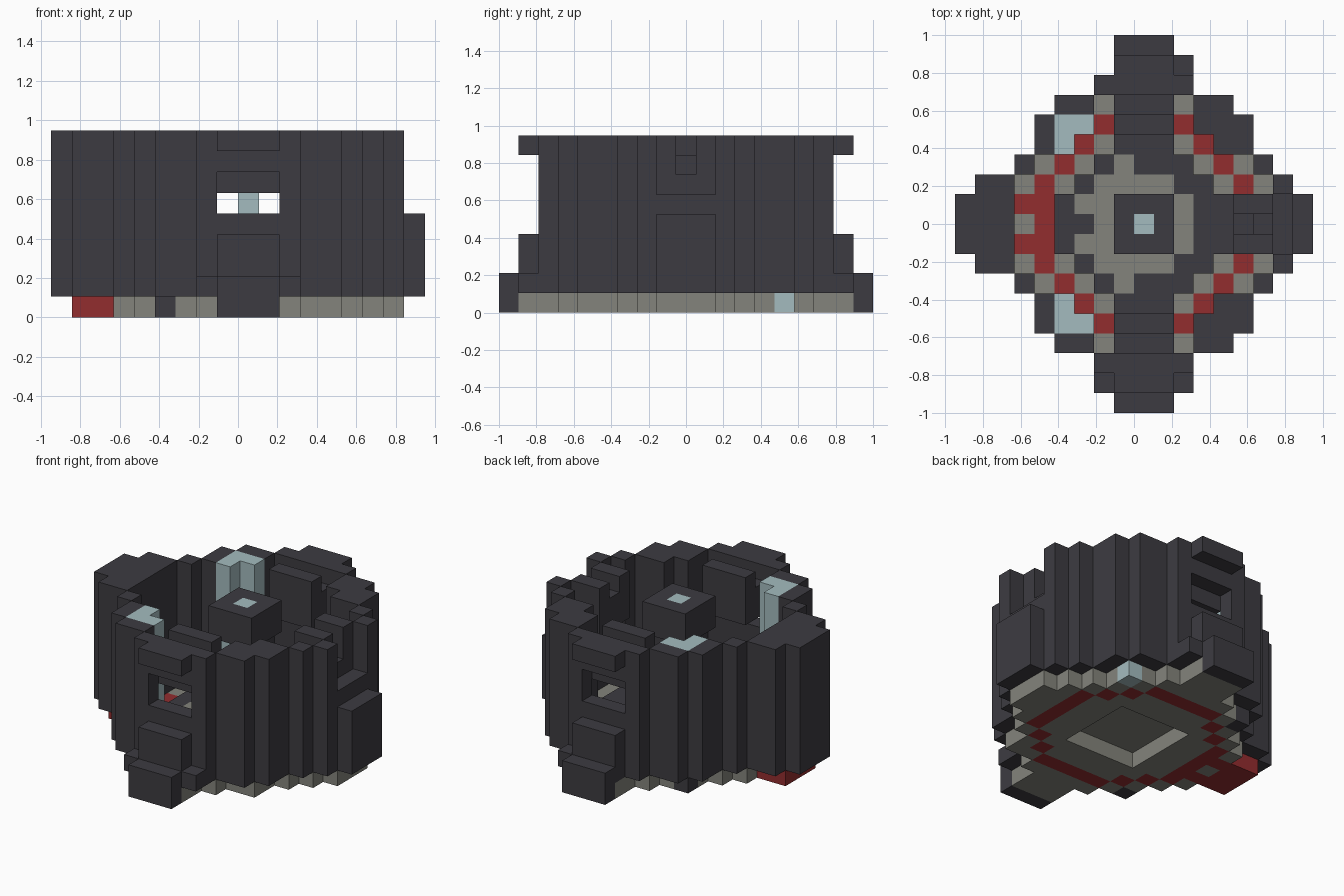
import bpy
import bmesh
from mathutils import Vector

if "Cube" in bpy.data.objects:
    bpy.data.objects.remove(bpy.data.objects["Cube"], do_unlink=True)

U = 2 / 19  # block size
COLOURS = {
    "charcoal": (0.046, 0.044, 0.053, 1),
    "stone_grey": (0.23, 0.23, 0.2, 1),
    "brick_red": (0.29, 0.026, 0.028, 1),
    "pale_blue": (0.37, 0.5, 0.52, 1),
}
MATS = {}
for label, colour in COLOURS.items():
    mat = bpy.data.materials.new(label)
    mat.use_nodes = True
    mat.diffuse_color = colour
    mat.node_tree.nodes["Principled BSDF"].inputs["Base Color"].default_value = colour
    MATS[label] = mat
NAMES = list(COLOURS)


def box(cells, xs, ds, zs, colour="charcoal", sides=(-1, 1)):
    """Fill blocks; ds is the distance from the middle row, mirrored to both sides."""
    for i in range(xs[0], xs[1] + 1):
        for d in range(ds[0], ds[1] + 1):
            for k in range(zs[0], zs[1] + 1):
                for s in sides:
                    cells[i, d * s, k] = colour


def carve(cells, xs, ds, zs):
    for key in list(cells):
        i, j, k = key
        if xs[0] <= i <= xs[1] and ds[0] <= abs(j) <= ds[1] and zs[0] <= k <= zs[1]:
            del cells[key]


def build(name, cells):
    """Make one mesh from the outer faces of the blocks."""
    bm = bmesh.new()
    for (i, j, k), colour in cells.items():
        centre = Vector((i - 8.5, j, k + 0.5))
        for axis in range(3):
            for sign in (-1, 1):
                n = Vector((0, 0, 0))
                n[axis] = sign
                if (i + int(n.x), j + int(n.y), k + int(n.z)) in cells:
                    continue
                a = Vector((0, 0, 0))
                a[(axis + 1) % 3] = 0.5
                b = n.cross(a)
                mid = centre + n / 2
                corners = [mid - a - b, mid + a - b, mid + a + b, mid - a + b]
                face = bm.faces.new([bm.verts.new(c * U) for c in corners])
                face.material_index = NAMES.index(colour)
    bmesh.ops.remove_doubles(bm, verts=bm.verts, dist=0.001)
    bmesh.ops.dissolve_limit(bm, angle_limit=0.01, verts=bm.verts, edges=bm.edges,
                             delimit={"MATERIAL"})
    mesh = bpy.data.meshes.new(name)
    bm.to_mesh(mesh)
    bm.free()
    for label in NAMES:
        mesh.materials.append(MATS[label])
    obj = bpy.data.objects.new(name, mesh)
    bpy.context.collection.objects.link(obj)


# Base floor: stepped disc with a red ring and an open middle
floor = {}
for xs, ds in [((8, 10), (7, 8)), ((7, 11), (6, 6)), ((5, 13), (4, 5)),
               ((4, 14), (3, 3)), ((3, 15), (2, 2)), ((3, 16), (0, 1))]:
    box(floor, xs, ds, (0, 0), "stone_grey")
for step in range(4):
    for i in (4 + step, 14 - step):
        box(floor, (i, i), (2 + step, 2 + step), (0, 0), "brick_red")
box(floor, (7, 11), (5, 5), (0, 0), "brick_red")
for i in (4, 14):
    box(floor, (i, i), (0, 2), (0, 0), "brick_red")
box(floor, (1, 2), (0, 1), (0, 0), "brick_red")
box(floor, (3, 3), (1, 1), (0, 0), "brick_red")
box(floor, (5, 5), (5, 5), (0, 0))
box(floor, (13, 13), (5, 5), (0, 0), "pale_blue", (1,))
carve(floor, (7, 11), (0, 2), (0, 0))
build("base_floor", floor)

# Raised centre plate
plate = {}
for xs, ds in [((8, 10), (4, 4)), ((7, 11), (3, 3)), ((6, 12), (0, 2)),
               ((5, 5), (0, 1)), ((13, 13), (0, 1))]:
    box(plate, xs, ds, (1, 1))
box(plate, (7, 10), (0, 2), (1, 1), "stone_grey")
box(plate, (11, 11), (0, 1), (1, 1), "stone_grey")
box(plate, (8, 8), (3, 3), (1, 1), "stone_grey")
box(plate, (6, 6), (1, 1), (1, 1), "stone_grey")
build("centre_plate", plate)

# Outer wall
wall = {}
TALL = (1, 8)
box(wall, (7, 11), (7, 7), TALL)
for xs, ds in [((12, 13), (6, 6)), ((12, 14), (5, 5)), ((13, 14), (4, 4)), ((15, 15), (3, 3))]:
    box(wall, xs, ds, TALL)
    box(wall, (18 - xs[1], 18 - xs[0]), ds, TALL)
box(wall, (16, 16), (2, 2), TALL)
box(wall, (16, 16), (0, 1), (1, 5))
box(wall, (17, 17), (0, 1), (1, 4))
box(wall, (1, 2), (0, 2), TALL)
box(wall, (0, 0), (0, 1), TALL)
carve(wall, (8, 10), (7, 7), (5, 6))
for xs, d in [((5, 6), 5), ((5, 5), 4)]:
    carve(wall, xs, (d, d), TALL)
build("outer_wall", wall)

# Pale inner columns
columns = {}
box(columns, (5, 6), (5, 5), TALL, "pale_blue")
box(columns, (5, 5), (4, 4), TALL, "pale_blue")
build("inner_columns", columns)

# Buttresses, feet and lintels on the front and back
buttress = {}
box(buttress, (8, 10), (8, 8), (1, 3))
box(buttress, (8, 10), (9, 9), (0, 1))
box(buttress, (8, 10), (8, 8), (8, 8))
box(buttress, (11, 11), (8, 8), (1, 1))
box(buttress, (7, 7), (8, 8), (1, 1), sides=(-1,))
build("buttresses", buttress)

# Inward shelves at the top of the wall
shelves = {}
box(shelves, (8, 10), (5, 5), (6, 8))
box(shelves, (8, 10), (6, 6), (6, 7))
box(shelves, (14, 15), (0, 1), (6, 8))
carve(shelves, (15, 15), (0, 0), (7, 8))
carve(shelves, (14, 14), (0, 0), (8, 8))
build("inner_shelves", shelves)

# Central pillar with a pale core
pillar = {}
box(pillar, (9, 9), (0, 0), (2, 8), "pale_blue")
box(pillar, (8, 10), (0, 1), (7, 8))
pillar[9, 0, 8] = "pale_blue"
build("central_pillar", pillar)
